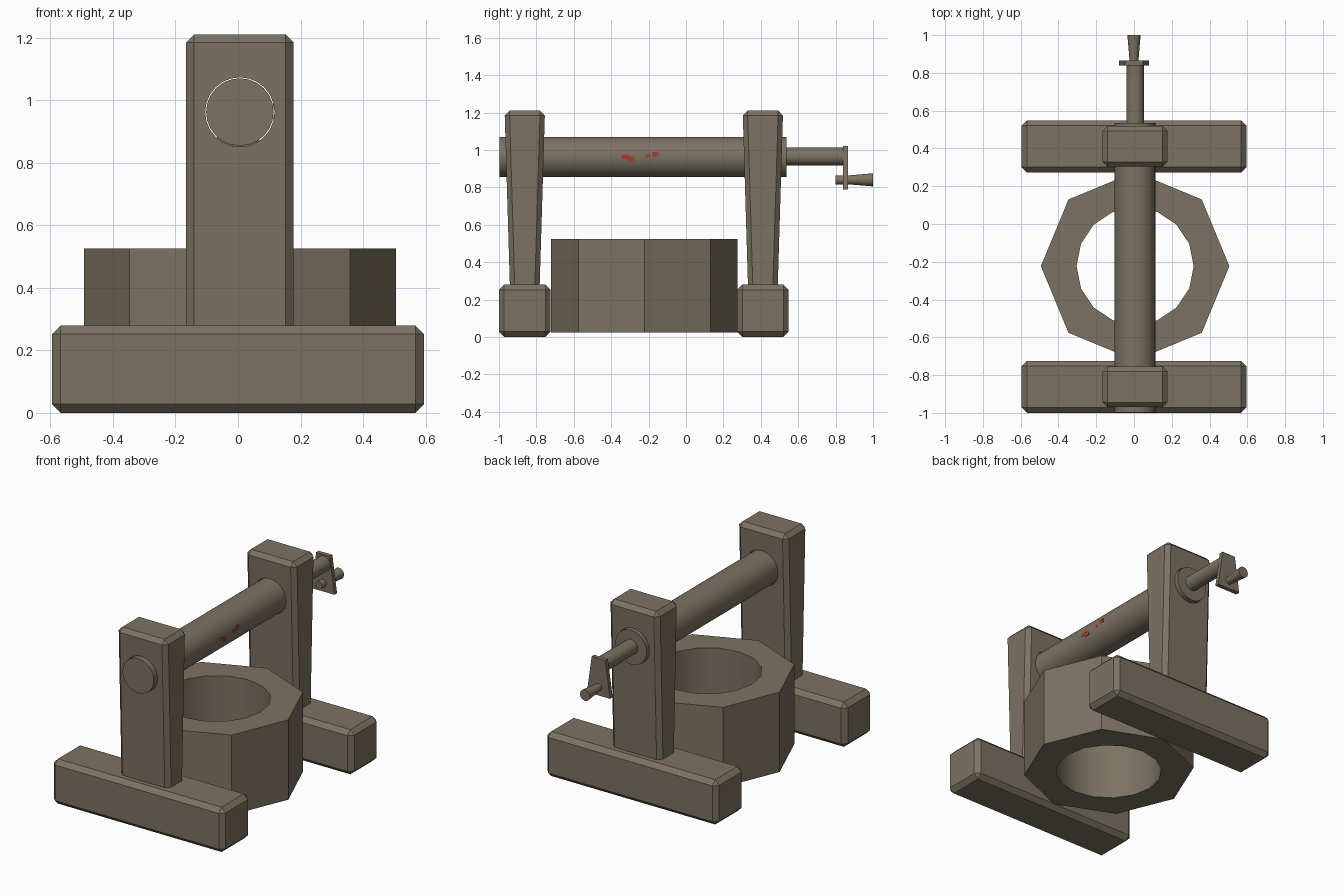
import bpy, bmesh, math
from mathutils import Matrix, Vector

if "Cube" in bpy.data.objects:
    bpy.data.objects.remove(bpy.data.objects["Cube"])


def material(name, rgb):
    m = bpy.data.materials.new(name)
    m.diffuse_color = (*rgb, 1)
    m.use_nodes = True
    m.node_tree.nodes["Principled BSDF"].inputs["Base Color"].default_value = m.diffuse_color
    return m


WOOD = material("weathered_brown", (0.20, 0.168, 0.122))
RED = material("red", (0.38, 0.045, 0.03))
CX = 0.006      # shared centre line of posts, rod and ring
ROD_Z = 0.962


def finish(name, bm, mat=WOOD, smooth=False):
    bmesh.ops.recalc_face_normals(bm, faces=bm.faces[:])
    me = bpy.data.meshes.new(name)
    bm.to_mesh(me)
    bm.free()
    ob = bpy.data.objects.new(name, me)
    bpy.context.collection.objects.link(ob)
    me.materials.append(mat)
    if smooth:
        bpy.ops.object.select_all(action='DESELECT')
        ob.select_set(True)
        bpy.context.view_layer.objects.active = ob
        bpy.ops.object.shade_smooth_by_angle(angle=math.radians(35))
    return ob


def frustum(name, y, z0, z1, lower, upper, bevel, x=0.0):
    """Box with separate bottom and top (half x, half y), edges chamfered."""
    bm = bmesh.new()
    bmesh.ops.create_cube(bm, size=2)
    for v in bm.verts:
        hx, hy = upper if v.co.z > 0 else lower
        v.co = Vector((x + v.co.x * hx, y + v.co.y * hy, z1 if v.co.z > 0 else z0))
    if bevel:
        bmesh.ops.bevel(bm, geom=bm.edges[:], offset=bevel, segments=1, affect='EDGES')
    return finish(name, bm)


def rod(name, y0, y1, r0, r1, z, segments=24, x=CX):
    """Round bar along y, radius r0 at y0 and r1 at y1."""
    bm = bmesh.new()
    m = Matrix.Translation((x, (y0 + y1) / 2, z)) @ Matrix.Rotation(-math.pi / 2, 4, 'X')
    bmesh.ops.create_cone(bm, cap_ends=True, segments=segments, radius1=r0, radius2=r1,
                          depth=y1 - y0, matrix=m)
    return finish(name, bm, smooth=True)


# hidden cutter for the post holes
cutter = rod("hole_cutter", -1.2, 0.8, 0.111, 0.111, ROD_Z)
cutter.hide_render = True
cutter.hide_viewport = True

# foot beams and tapered posts
for side, y in (("front", -0.862), ("back", 0.411)):
    frustum(side + "_foot_beam", y, 0, 0.28, (0.595, 0.138), (0.595, 0.138), 0.028)
    post = frustum(side + "_post", y, 0.22, 1.21, (0.172, 0.078), (0.172, 0.108), 0.026, CX)
    cut = post.modifiers.new("rod_hole", 'BOOLEAN')
    cut.operation = 'DIFFERENCE'
    cut.object = cutter
    cut.solver = 'EXACT'

# octagonal well wall with a rounder bore
bm = bmesh.new()
RING_Y, Z0, Z1 = -0.223, 0.025, 0.525


def ring_loop(r, z, midpoints):
    pts = []
    for i in range(16):
        a = i * math.pi / 8
        # odd points of the outer octagon lie halfway along its sides
        rad = r * math.cos(math.pi / 8) if midpoints and i % 2 else r
        pts.append(bm.verts.new((CX + rad * math.cos(a), RING_Y + rad * math.sin(a), z)))
    return pts


ob_, ot = ring_loop(0.499, Z0, True), ring_loop(0.499, Z1, True)
ib, it = ring_loop(0.31, Z0, False), ring_loop(0.31, Z1, False)
for a, b in ((ob_, ot), (ot, it), (it, ib), (ib, ob_)):
    for i in range(16):
        j = (i + 1) % 16
        bm.faces.new((a[i], a[j], b[j], b[i]))
finish("well_wall", bm, smooth=True)

# winding rod, crank shaft and handle
rod("winding_rod", -0.997, 0.536, 0.108, 0.108, ROD_Z)
rod("crank_shaft", 0.53, 0.85, 0.047, 0.047, ROD_Z + 0.003, 16)
frustum("crank_arm", 0.853, 0.788, 1.02, (0.08, 0.013), (0.047, 0.013), 0)
rod("handle_peg", 0.80, 0.87, 0.024, 0.024, 0.84, 12, 0)
rod("handle_grip", 0.86, 1.0, 0.023, 0.035, 0.84, 12, 0)

# small red flecks on the rod
for n, (y, z, hy, hz) in enumerate(((-0.325, 0.962, 0.02, 0.010), (-0.297, 0.952, 0.018, 0.014),
                                    (-0.205, 0.967, 0.012, 0.008), (-0.163, 0.978, 0.017, 0.012))):
    bm = bmesh.new()
    m = Matrix.Translation((CX + 0.107, y, z)) @ Matrix.Diagonal((0.0025, hy * 2, hz * 2, 1))
    bmesh.ops.create_cube(bm, size=1, matrix=m)
    finish(f"red_fleck_{n + 1}", bm, RED)
